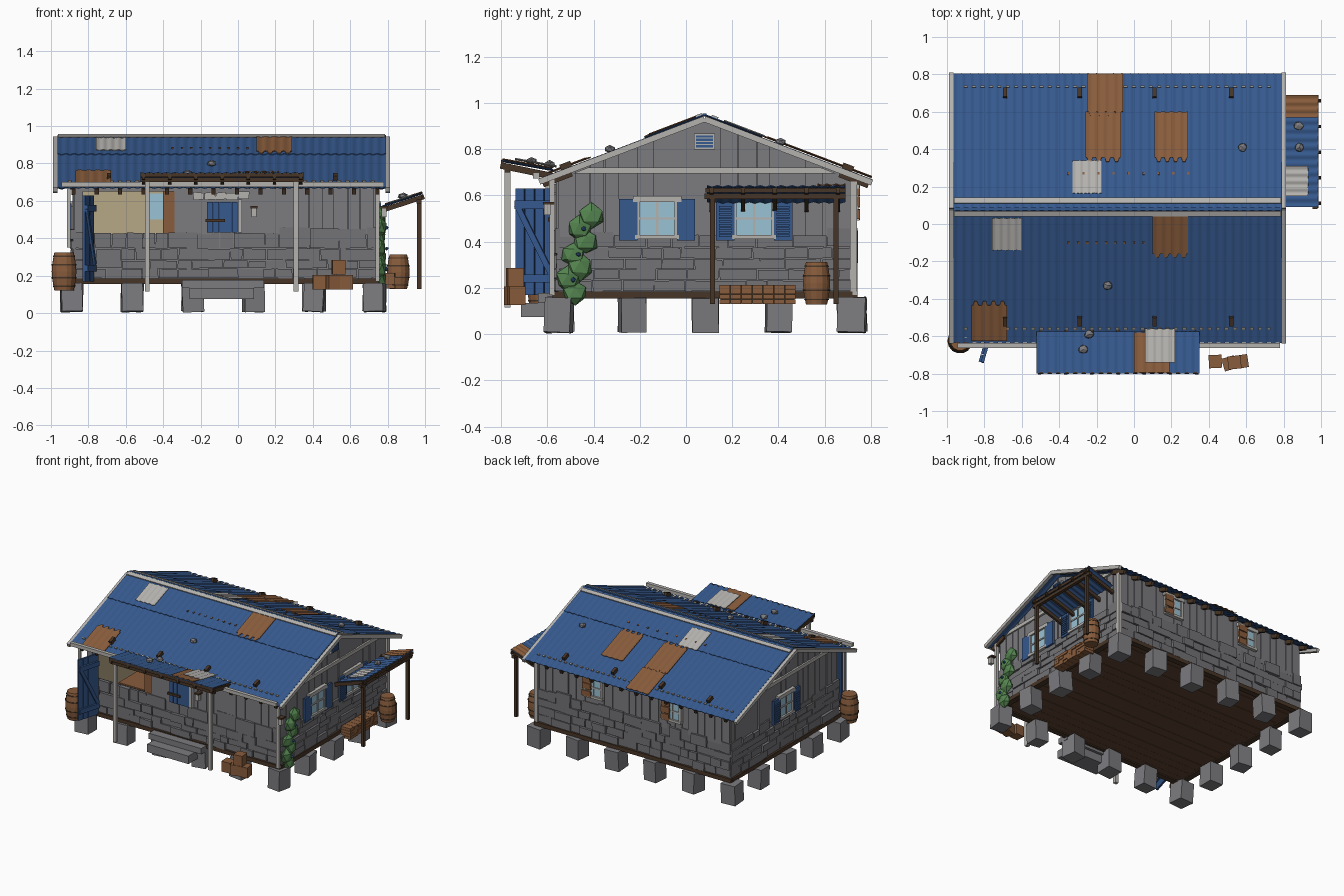
import bpy, bmesh, math, random
from mathutils import Vector as V, Matrix, Euler

random.seed(4)
R = random.uniform
cube = bpy.data.objects.get("Cube")
if cube:
    bpy.data.objects.remove(cube)

COLOURS = dict(
    blue_paint=(.036, .1, .27), pale_grey=(.46, .45, .43), wall_grey=(.2, .198, .212),
    stone_grey=(.172, .17, .182), rust=(.25, .108, .045), dark_brown=(.064, .036, .02),
    floor_brown=(.12, .062, .032), tan=(.47, .39, .24), glass=(.32, .54, .66), leaf_green=(.09, .235, .08))
MATS = {}
for key, rgb in COLOURS.items():
    m = bpy.data.materials.new(key)
    m.use_nodes = True
    m.diffuse_color = (*rgb, 1)
    m.node_tree.nodes["Principled BSDF"].inputs["Base Color"].default_value = (*rgb, 1)
    MATS[key] = m

parts = {}


def P(name, mat):
    """Mesh collecting every piece of one part."""
    return parts.setdefault((name, mat), bmesh.new())


def box(bm, c, s, rot=(0, 0, 0)):
    bmesh.ops.create_cube(bm, size=1, matrix=Matrix.LocRotScale(V(c), Euler(rot), V(s)))


def span(bm, x0, x1, y0, y1, z0, z1):
    box(bm, ((x0 + x1) / 2, (y0 + y1) / 2, (z0 + z1) / 2), (x1 - x0, y1 - y0, z1 - z0))


def beam(bm, a, b, w, h):
    a, b = V(a), V(b)
    q = (b - a).to_track_quat('Y', 'Z')
    bmesh.ops.create_cube(bm, size=1, matrix=Matrix.LocRotScale((a + b) / 2, q, V((w, (b - a).length, h))))


def prism(bm, pts, off):
    lo = [bm.verts.new(p) for p in pts]
    hi = [bm.verts.new(V(p) + off) for p in pts]
    bm.faces.new(lo)
    bm.faces.new(hi[::-1])
    for i in range(len(lo)):
        j = (i + 1) % len(lo)
        bm.faces.new((lo[i], lo[j], hi[j], hi[i]))


def blob(bm, c, s):
    for v in bmesh.ops.create_icosphere(bm, subdivisions=1, radius=1)["verts"]:
        v.co = V(c) + V([a * b * R(.85, 1.15) for a, b in zip(v.co, s)])


# Wall frames: origin, direction along the wall, outward normal, range
X0, X1, Y0, Y1, RIDGE = -.875, .735, -.555, .72, .08
WALLS = dict(front=(V((0, Y0, 0)), V((1, 0, 0)), V((0, -1, 0)), X0, X1),
             back=(V((0, Y1, 0)), V((1, 0, 0)), V((0, 1, 0)), X0, X1),
             right=(V((X1, 0, 0)), V((0, 1, 0)), V((1, 0, 0)), Y0, Y1),
             left=(V((X0, 0, 0)), V((0, 1, 0)), V((-1, 0, 0)), Y0, Y1))


def roof(y):
    return .943 - .38 * abs(y - RIDGE)


def wpoly(bm, w, pts, d0, d1):
    o, u, n = WALLS[w][:3]
    prism(bm, [o + u * a + V((0, 0, z)) + n * d0 for a, z in pts], n * (d1 - d0))


def wbox(bm, w, a0, a1, z0, z1, d0, d1, j=0):
    pts = [(a0, z0), (a1, z0), (a1, z1), (a0, z1)]
    wpoly(bm, w, [(a + R(-j, j), z + R(-j, j)) for a, z in pts], d0, d1)


# Wall shells; the front has a wide service opening
OPEN = (-.83, -.34, .42, .65)
EAVE = roof(Y0) - .02
core = P("wall_core", "wall_grey")
for w in ("left", "right"):
    wpoly(core, w, [(Y0, .17), (Y1, .17), (Y1, EAVE), (RIDGE, .923), (Y0, EAVE)], -.03, 0)
wbox(core, "back", X0, X1, .17, EAVE, -.03, 0)
wbox(core, "front", X0, X1, .17, OPEN[2], -.03, 0)
wbox(core, "front", X0, X1, OPEN[3], EAVE, -.03, 0)
wbox(core, "front", X0, OPEN[0], OPEN[2], OPEN[3], -.03, 0)
wbox(core, "front", OPEN[1], X1, OPEN[2], OPEN[3], -.03, 0)

# Vertical planks above, rough stone courses below
CLEAR = dict(front=[(-.9, .03)], right=[(-.31, .48)], left=[(-.1, .26)], back=[])
for w, (o, u, n, a0, a1) in WALLS.items():
    gable = w in ("left", "right")
    a = a0
    while a < a1 - .01:
        b = min(a + R(.05, .085), a1)
        top = (lambda y: roof(y) - .025) if gable else (lambda y: EAVE)
        hole = w == "front" and a < OPEN[1] and b > OPEN[0]
        z = OPEN[3] if hole else .42
        wpoly(P("wall_planks", "wall_grey"), w,
              [(a + .002, z), (b - .002, z), (b - .002, top(b)), (a + .002, top(a))], -.005, R(.002, .01))
        a = b
    z = .185
    while z < .42:
        h = R(.045, .07)
        h = .43 - z if z + h > .4 else h
        a = a0 - .008
        while a < a1:
            b = min(a + R(.06, .17), a1 + .008)
            if a1 - b < .04:
                b = a1 + .008
            blocked = any(a < q and b > p for p, q in CLEAR[w])
            up = R(0, .035) if z + h > .42 and not blocked else 0
            wbox(P("stone_courses", "stone_grey"), w, a + .002, b - .002, z + .002, z + h - .002 + up,
                 -.01, R(.006, .024), .003)
            a = b
        z += h
    if gable:
        wpoly(P("gable_trim", "pale_grey"), w, [(-.49, .695), (.65, .695), (.58, .722), (-.42, .722)], 0, .018)

# Interior: lining, counter and side panel
span(P("interior_lining", "tan"), X0 + .03, X1 - .03, Y1 - .04, Y1 - .03, .2, .68)
span(P("interior_lining", "tan"), X0 + .03, X0 + .04, Y0 + .03, Y1 - .04, .2, .68)
span(P("counter", "rust"), -.65, -.34, -.5, -.25, .2, .415)
span(P("side_panel", "rust"), -.4, -.34, -.55, -.52, .42, .65)

# Floor and sill beams
for i in range(18):
    y = Y0 + i * (Y1 - Y0) / 18
    span(P("floor_planks", "floor_brown"), X0, X1, y + .001, y + .07, .165 - R(0, .003), .19)
for y in (Y0, Y1):
    span(P("sill_beam", "dark_brown"), X0 - .02, X1 + .02, y - .022, y + .022, .155, .185)
for x in (X0, X1):
    span(P("sill_beam", "dark_brown"), x - .022, x + .022, Y0, Y1, .155, .185)

# Stone piers around the edge
for i in range(6):
    for k in range(5):
        if i in (0, 5) or k in (0, 4):
            c = V((-.89 + i * .324, -.55 + k * .317, .083))
            box(P("piers", "wall_grey"), c, (R(.105, .12), R(.105, .12), .15), (R(-.06, .06), R(-.06, .06), R(-.15, .15)))


def window(w, a0, a1, z0, z1):
    t, f = .018, P("window_frames", "pale_grey")
    wbox(P("window_glass", "glass"), w, a0, a1, z0, z1, 0, .016)
    wbox(P("window_glass", "glass"), w, a0, a1, z0, z1, -.046, -.03)
    m, zm = (a0 + a1) / 2, (z0 + z1) / 2
    for a in (a0, a1):
        wbox(f, w, a - t / 2, a + t / 2, z0, z1, 0, .026)
    wbox(f, w, a0 - .02, a1 + .02, z1 - t / 2, z1 + t, 0, .03)
    wbox(f, w, a0 - .01, a1 + .01, z0 - t / 2, z0 + t / 2, 0, .03)
    wbox(f, w, m - .005, m + .005, z0, z1, 0, .022)
    wbox(f, w, a0, a1, zm - .005, zm + .005, 0, .022)


def shutters(w, a0, a1, z0, z1, sw, slats):
    bm = P("shutters", "blue_paint")
    for s0 in (a0 - sw, a1):
        wbox(bm, w, s0, s0 + sw, z0 - .015, z1 + .005, .014, .029)
        for i in range(slats):
            z = z0 + i * (z1 - z0 - .02) / slats
            wbox(bm, w, s0 + .012, s0 + sw - .012, z, z + .01, .029, .036)


for w, a, width, slats in (("right", -.21, .17, 0), ("right", .21, .17, 9), ("left", 0, .16, 9)):
    window(w, a, a + width, .42, .58)
    shutters(w, a, a + width, .42, .58, .08, slats)
# Back windows, half boarded over
for a in (-.47, .19):
    window("back", a, a + .14, .5, .64)
    for z in (.497, .55, .6):
        wbox(P("window_boards", "rust"), "back", a + .085, a + .155, z, z + .045, .02, .033, .003)

# Gable vents
for w in ("left", "right"):
    wbox(P("vent_frame", "pale_grey"), w, .035, .125, .8, .868, 0, .022)
    for i in range(4):
        wbox(P("vent_slats", "blue_paint"), w, .043, .117, .808 + i * .014, .818 + i * .014, .022, .028)

# Closed front shutters with lintel, jamb and bolt
for i in range(5):
    a = -.165 + i * .033
    wbox(P("closed_shutter", "blue_paint"), "front", a, a + .031, .43, .595, 0, .03)
wbox(P("closed_shutter_bolt", "dark_brown"), "front", -.175, -.07, .488, .504, .03, .042)
for i in range(5):
    wbox(P("front_lintel", "pale_grey"), "front", -.24 + i * .06, -.182 + i * .06, .607, .645, 0, .035, .005)
wbox(P("front_lintel", "pale_grey"), "front", 0, .022, .43, .607, 0, .03)

# Open blue door, swung a little past square
door = P("open_door", "blue_paint")
hinge, swing = V((-.775, -.57, 0)), V((-.28, -.96, 0))
side = V((.96, -.28, 0)) * .014
for i in range(4):
    box(door, hinge + swing * (.022 + i * .044) + V((0, 0, .4)), (.014, .04, .46), (0, 0, -.284))
for z in (.24, .56):
    box(door, hinge + swing * .088 + side + V((0, 0, z)), (.014, .17, .035), (0, 0, -.284))
beam(door, hinge + swing * .165 + side + V((0, 0, .56)), hinge + swing * .01 + side + V((0, 0, .26)), .012, .025)


def sheet(name, mat, o, u, v, teeth=0):
    """Corrugated sheet: u crosses the waves, v runs along them."""
    o, u, v = V(o), V(u), V(v)
    n = u.cross(v).normalized()
    n = -n if n.z < 0 else n
    steps = 6 * max(1, round(u.length / .045))
    bm, last = P(name, mat), None
    for i in range(steps + 1):
        p = o + u * (i / steps) + n * .003 * math.cos(i * math.tau / 6)
        e = p + v + v.normalized() * (teeth if i % 6 in (2, 3, 4) else 0)
        row = [[bm.verts.new(q + n * d) for d in (0, -.004)] for q in (p, e)]
        if last:
            (a, b), (c, d) = last
            (e1, f1), (g1, h1) = row
            for q in ((a, e1, g1, c), (b, d, h1, f1), (a, b, f1, e1), (c, g1, h1, d)):
                bm.faces.new(q)
        else:
            bm.faces.new([row[0][0], row[1][0], row[1][1], row[0][1]])
        last = row
    bm.faces.new([last[0][0], last[0][1], last[1][1], last[1][0]])


def roof_sheet(name, mat, x0, x1, ya, yb, lift, teeth=0):
    sheet(name, mat, (x0, ya, roof(ya) + lift), (x1 - x0, 0, 0), (0, yb - ya, roof(yb) - roof(ya)), teeth)


# Main roof in two overlapping tiers, then patches; teeth run along the second y
for ya, yb, lift in ((RIDGE, -.18, .007), (-.15, -.635, 0), (RIDGE, .33, .007), (.3, .805, 0)):
    roof_sheet("roof_sheets", "blue_paint", -.965, .79, ya, yb, lift)
for x0, x1, ya, yb, mat in ((-.76, -.6, .03, -.14, "pale_grey"), (.1, .29, .05, -.16, "rust"),
                            (-.87, -.68, -.625, -.435, "rust"), (-.26, -.07, .6, .355, "rust"),
                            (-.25, -.06, .805, .6, "rust"), (.11, .29, .6, .355, "rust"),
                            (-.33, -.17, .165, .34, "pale_grey")):
    roof_sheet("roof_patches", mat, x0, x1, ya, yb, .014, .022 if mat == "rust" else 0)

# Ridge strips, barge boards, rafter tails, pegs and nails
trim = P("roof_trim", "pale_grey")
for s in (-1, 1):
    tilt = (-s * .363, 0, 0)
    y = RIDGE + .01 + s * .035
    box(trim, (-.088, y, roof(y) + .014), (1.75, .03, .008), tilt)
    end = -.635 if s < 0 else .805
    for x in (-.976, .8):
        beam(trim, (x, RIDGE, roof(RIDGE) - .012), (x, end, roof(end) - .012), .024, .026)
    for i in range(14):
        x = -.88 + i * .125
        yi = end - s * .14
        beam(P("rafter_tails", "dark_brown"), (x, yi, roof(yi) - .027), (x, end - s * .015, roof(end) - .022), .022, .03)
    for x in (-.69, -.29, .11, .52):
        y = -.52 if s < 0 else .7
        box(P("roof_pegs", "dark_brown"), (x, y, roof(y) + .012), (.022, .05, .03), tilt)
    y = -.56 if s < 0 else .735
    for i in range(37):
        box(P("roof_nails", "pale_grey"), (-.9 + i * .045, y, roof(y) + .005), (.02, .01, .009), tilt)
    y = -.1 if s < 0 else .27
    for i in range(9):
        box(P("rust_spots", "rust"), (-.35 + i * (.05 if s < 0 else .08), y, roof(y) + .009), (.011, .012, .008), tilt)
box(P("ridge_pole", "blue_paint"), (-.088, RIDGE, .95), (1.75, .016, .01))

# Gutter, downpipes and corner post
span(trim, -.945, .78, -.662, -.635, .674, .7)
beam(trim, (-.905, -.6, .35), (-.905, -.6, .68), .018, .018)
beam(trim, (.745, -.58, .17), (.745, -.58, .68), .022, .022)
beam(trim, (.742, .725, .17), (.742, .725, .66), .03, .03)

# Front porch: raised canopy on pale posts
sheet("porch_sheets", "blue_paint", (-.52, -.575, .712), (.87, 0, 0), (0, -.225, .04))
sheet("porch_patches", "rust", (0, -.58, .72), (.19, 0, 0), (0, -.215, .038))
sheet("porch_patches", "pale_grey", (.06, -.56, .728), (.16, 0, 0), (0, -.18, .032))
wood = P("canopy_frames", "dark_brown")
for i in range(7):
    x = -.505 + i * .14
    beam(wood, (x, -.56, .68), (x, -.803, .73), .018, .028)
span(wood, -.52, .35, -.785, -.762, .7, .725)
span(wood, -.52, .35, -.8, -.79, .728, .75)
for x in (-.485, .31):
    span(P("porch_posts", "pale_grey"), x - .013, x + .013, -.785, -.76, .115, .715)

# Side canopy on brown posts
sheet("side_sheets", "blue_paint", (.77, .09, .572), (0, .6, 0), (.215, 0, .07))
sheet("side_patches", "rust", (.785, .57, .584), (0, .12, 0), (.2, 0, .065))
sheet("side_patches", "pale_grey", (.81, .15, .592), (0, .16, 0), (.12, 0, .039))
for i in range(5):
    y = .11 + i * .137
    beam(wood, (.74, y, .54), (.995, y, .623), .018, .026)
span(wood, .955, .98, .08, .69, .585, .608)
span(wood, .978, .986, .085, .69, .612, .632)
for y in (.115, .65):
    span(wood, .957, .98, y - .011, y + .011, .13, .595)

# Loose rocks holding the sheets down
for x, y, z in ((-.14, -.33, roof(-.33)), (.58, .41, roof(.41)), (-.24, -.59, .72),
                (-.27, -.67, .735), (.88, .525, .612), (.885, .41, .612)):
    blob(P("roof_rocks", "wall_grey"), (x, y, z + .014), (.028, .026, .018))

# Steps, crates and wood stack
span(P("steps", "wall_grey"), -.26, .085, -.715, -.57, .075, .135)
span(P("steps", "wall_grey"), -.3, .14, -.64, -.55, .135, .178)
for x, y, z, r in ((.435, -.735, .165, .05), (.51, -.745, .166, .3), (.575, -.735, .166, .15), (.537, -.74, .246, .1)):
    box(P("crates", "rust"), (x, y, z), (.07, .07, .078), (0, 0, r))
span(P("stack_core", "dark_brown"), .765, .825, .15, .47, .132, .212)
for k in range(4):
    for i in range(7):
        y = .146 + i * .047
        span(P("wood_stack", "rust"), .76, .832 + R(0, .01), y, y + .045, .131 + k * .021, .1505 + k * .021)


# Barrels turned from a bulging outline
def barrel(x, y, z, r, h):
    def drum(name, mat, z0, z1, grow):
        bm = P(name, mat)
        rings = []
        for i in range(7):
            t = z0 + (z1 - z0) * i / 6
            rr = r * (.78 + .22 * math.sin(math.pi * t)) + grow
            rings.append([bm.verts.new((x + rr * math.cos(k * math.tau / 14), y + rr * math.sin(k * math.tau / 14), z + h * t))
                          for k in range(14)])
        for a, b in zip(rings, rings[1:]):
            for k in range(14):
                bm.faces.new((a[k - 1], a[k], b[k], b[k - 1]))
        bm.faces.new(rings[0])
        bm.faces.new(rings[-1])
    drum("barrels", "rust", 0, 1, 0)
    for t in (.1, .32, .66, .88):
        drum("barrel_hoops", "dark_brown", t, t + .035, .003)


barrel(-.93, -.625, .12, .066, .205)
barrel(.857, .565, .128, .06, .185)

# Climbing plant with small berries
for i in range(7):
    t = i / 6
    c = V((.76, -.5 + .07 * t + (-1) ** i * .02, .18 + .33 * t))
    blob(P("climbing_plant", "leaf_green"), c, (.035, .056, .056))
    if i % 2:
        blob(P("plant_berries", "blue_paint"), c + V((.034, .02, 0)), (.011, .011, .011))

# Wall lanterns
for x, y in ((.085, -.6), (.78, -.6)):
    span(P("lanterns", "pale_grey"), x - .014, x + .014, y - .014, y + .014, .515, .56)
    span(P("lantern_caps", "dark_brown"), x - .018, x + .018, y - .018, y + .03, .56, .572)

# Finish: corrugated sheets shade smoothly, all else stays flat
for (name, mat), bm in parts.items():
    bmesh.ops.recalc_face_normals(bm, faces=bm.faces)
    smooth = name.endswith(("sheets", "patches"))
    for f in bm.faces:
        f.smooth = smooth
    me = bpy.data.meshes.new(name)
    bm.to_mesh(me)
    bm.free()
    if smooth:
        me.set_sharp_from_angle(angle=math.radians(50))
    me.materials.append(MATS[mat])
    bpy.context.collection.objects.link(bpy.data.objects.new(name, me))
